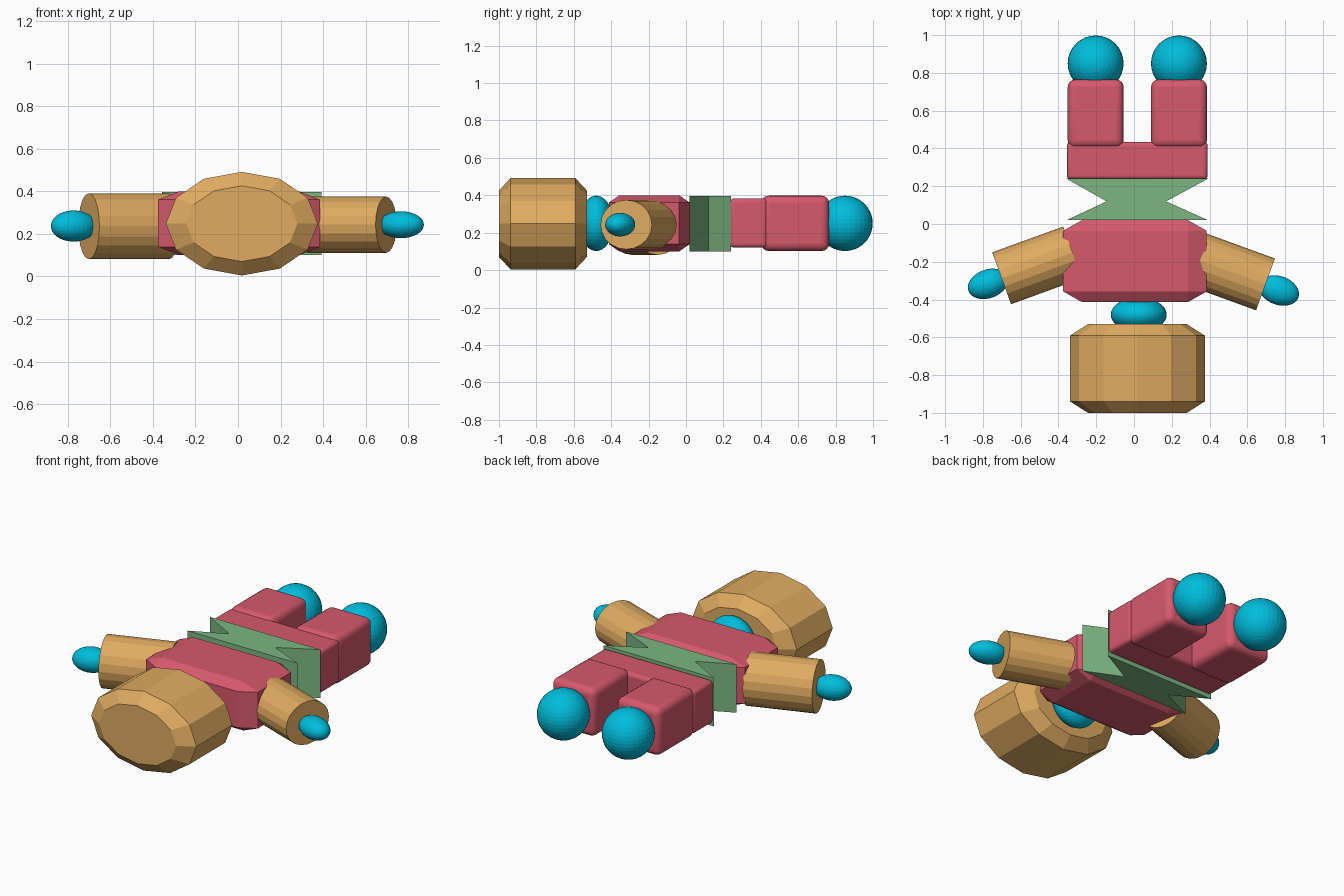
import bpy, bmesh
from math import radians
from mathutils import Matrix, Vector

if "Cube" in bpy.data.objects:
    bpy.data.objects.remove(bpy.data.objects["Cube"])


def material(name, rgb):
    m = bpy.data.materials.new(name)
    m.diffuse_color = (*rgb, 1)
    m.use_nodes = True
    m.node_tree.nodes["Principled BSDF"].inputs["Base Color"].default_value = m.diffuse_color
    return m


TAN = material("tan", (0.75, 0.41, 0.12))
RED = material("red", (0.67, 0.10, 0.15))
BLUE = material("blue", (0.0, 0.51, 0.72))
GREEN = material("green", (0.20, 0.47, 0.22))


def finish(name, bm, mat, loc=(0, 0, 0), size=(1, 1, 1), turn=0):
    """Scale a unit shape, turn it about z and place it."""
    bm.transform(Matrix.Rotation(radians(turn), 4, 'Z') @ Matrix.Diagonal((*size, 1)))
    bmesh.ops.recalc_face_normals(bm, faces=bm.faces[:])
    me = bpy.data.meshes.new(name)
    bm.to_mesh(me)
    bm.free()
    me.materials.append(mat)
    ob = bpy.data.objects.new(name, me)
    ob.location = loc
    bpy.context.collection.objects.link(ob)
    return ob


def box(name, mat, lo, hi, unit_bevel=0, round_bevel=0):
    lo, hi = Vector(lo), Vector(hi)
    bm = bmesh.new()
    bmesh.ops.create_cube(bm, size=1)
    if unit_bevel:
        bmesh.ops.bevel(bm, geom=bm.edges[:], offset=unit_bevel, segments=1,
                        profile=0.5, affect='EDGES')
    ob = finish(name, bm, mat, (lo + hi) / 2, hi - lo)
    if round_bevel:
        mod = ob.modifiers.new("round", 'BEVEL')
        mod.width = round_bevel
        mod.segments = 4
        bpy.context.view_layer.objects.active = ob
        ob.select_set(True)
        bpy.ops.object.shade_smooth_by_angle(angle=radians(40))
        ob.select_set(False)
    return ob


def ball(name, loc, radii, turn=0):
    bm = bmesh.new()
    bmesh.ops.create_uvsphere(bm, u_segments=32, v_segments=20, radius=1)
    return finish(name, bm, BLUE, loc, radii, turn)


def cylinder(name, loc, size, axis, sides, turn=0, bevel=0):
    bm = bmesh.new()
    bmesh.ops.create_cone(bm, cap_ends=True, segments=sides, radius1=0.5,
                          radius2=0.5, depth=1)
    if bevel:
        rims = [e for e in bm.edges if abs(e.verts[0].co.z - e.verts[1].co.z) < 0.1]
        bmesh.ops.bevel(bm, geom=rims, offset=bevel, segments=1, profile=0.5,
                        affect='EDGES')
    bm.transform(Matrix.Rotation(radians(90), 4, axis))
    return finish(name, bm, TAN, loc, size, turn)


# Head, neck and chest
cylinder("head", (0.018, -0.765, 0.248), (0.715, 0.47, 0.487), 'X', 12, bevel=0.13)
ball("neck", (0.025, -0.48, 0.25), (0.148, 0.092, 0.148))
box("chest", RED, (-0.375, -0.413, 0.10), (0.385, 0.02, 0.40), unit_bevel=0.13)

# Pinched waist
bm = bmesh.new()
outline = [(-0.358, 0.02), (0.392, 0.02), (0.17, 0.12),
           (0.392, 0.24), (-0.358, 0.24), (-0.145, 0.12)]
face = bm.faces.new([bm.verts.new((x, y, 0.10)) for x, y in outline])
top = bmesh.ops.extrude_face_region(bm, geom=[face])
bmesh.ops.translate(bm, vec=(0, 0, 0.297),
                    verts=[v for v in top["geom"] if isinstance(v, bmesh.types.BMVert)])
finish("waist", bm, GREEN)

# Hips
box("hips", RED, (-0.355, 0.235, 0.12), (0.39, 0.435, 0.383), round_bevel=0.022)

# Legs and feet
for side, x in (("left", -0.203), ("right", 0.238)):
    box(side + "_leg", RED, (x - 0.148, 0.403, 0.102), (x + 0.148, 0.765, 0.398),
        round_bevel=0.04)
    ball(side + "_foot", (x, 0.85, 0.25), (0.148, 0.148, 0.148))

# Arms and hands, sloping 20 degrees toward the head
cylinder("left_arm", (-0.513, -0.219, 0.236), (0.40, 0.292, 0.31), 'Y', 20, turn=20)
ball("left_hand", (-0.773, -0.317, 0.237), (0.11, 0.076, 0.073), 20)
cylinder("right_arm", (0.513, -0.253, 0.243), (0.39, 0.292, 0.264), 'Y', 20, turn=-20)
ball("right_hand", (0.767, -0.352, 0.243), (0.11, 0.076, 0.063), -20)
